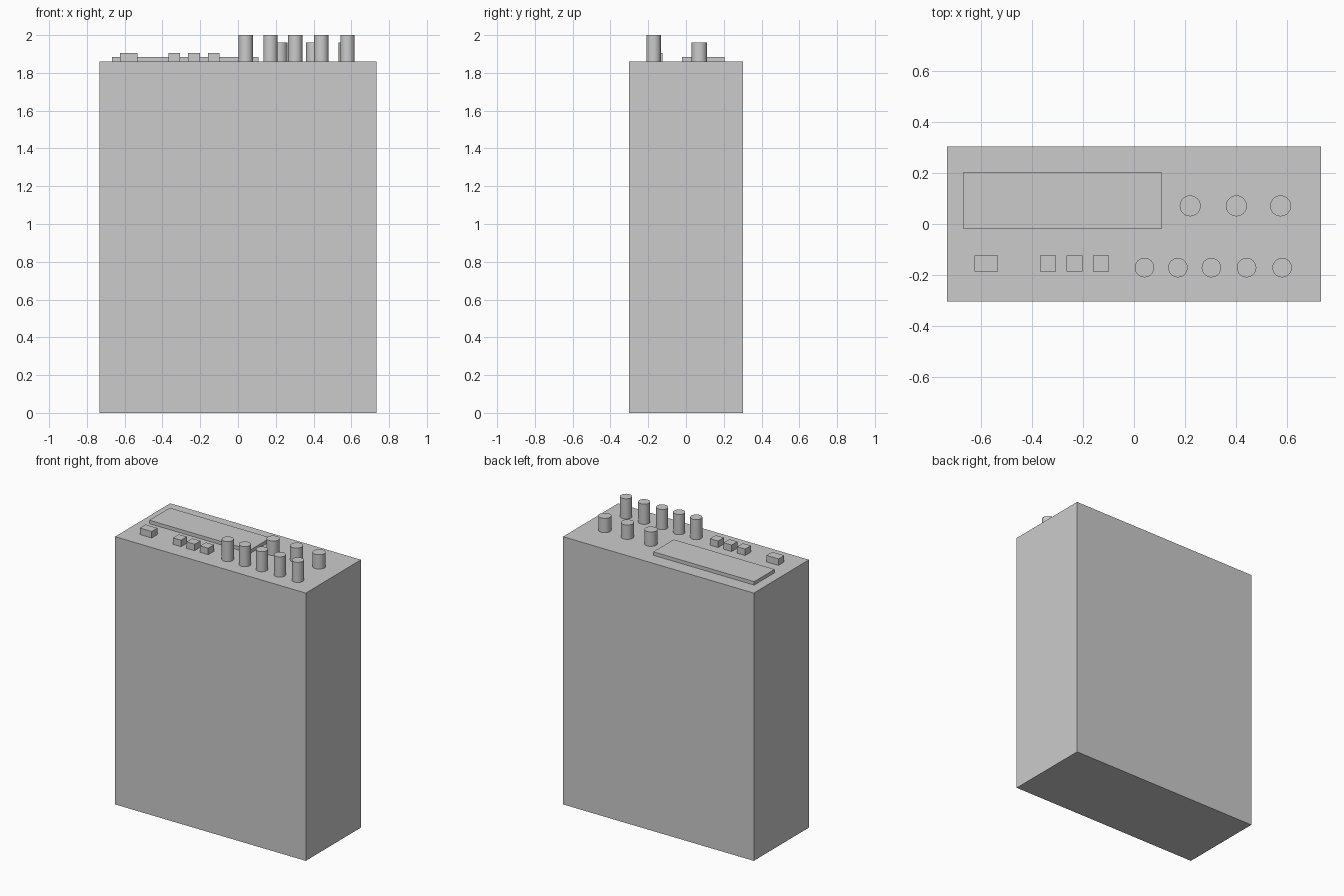
import bpy

if "Cube" in bpy.data.objects:
    bpy.data.objects.remove(bpy.data.objects["Cube"])

TOP = 1.86  # height of the control panel


def box(name, x0, x1, y0, y1, z0, z1):
    bpy.ops.mesh.primitive_cube_add(size=1, location=((x0 + x1) / 2, (y0 + y1) / 2, (z0 + z1) / 2))
    ob = bpy.context.object
    ob.name = name
    ob.scale = (x1 - x0, y1 - y0, z1 - z0)
    bpy.ops.object.transform_apply(location=False, rotation=False, scale=True)
    return ob


def knob(name, x, y, radius, top):
    bpy.ops.mesh.primitive_cylinder_add(vertices=32, radius=radius, depth=top - TOP,
                                        location=(x, y, (top + TOP) / 2))
    bpy.context.object.name = name
    bpy.ops.object.shade_smooth_by_angle()


# Main housing and raised display plate
box("housing", -0.733, 0.733, -0.303, 0.303, 0, TOP)
box("display_plate", -0.667, 0.108, -0.02, 0.204, TOP, 1.884)

# Wide button and three small push buttons
box("wide_button", -0.624, -0.532, -0.187, -0.124, TOP, 1.905)
for i, x in enumerate((-0.337, -0.233, -0.129)):
    box(f"small_button_{i + 1}", x - 0.031, x + 0.031, -0.187, -0.124, TOP, 1.905)

# Front row of tall knobs
for i, x in enumerate((0.041, 0.172, 0.303, 0.441, 0.58)):
    knob(f"tall_knob_{i + 1}", x, -0.171, 0.038, 2.0)

# Rear row of short knobs
for i, x in enumerate((0.22, 0.401, 0.574)):
    knob(f"short_knob_{i + 1}", x, 0.071, 0.041, 1.96)
